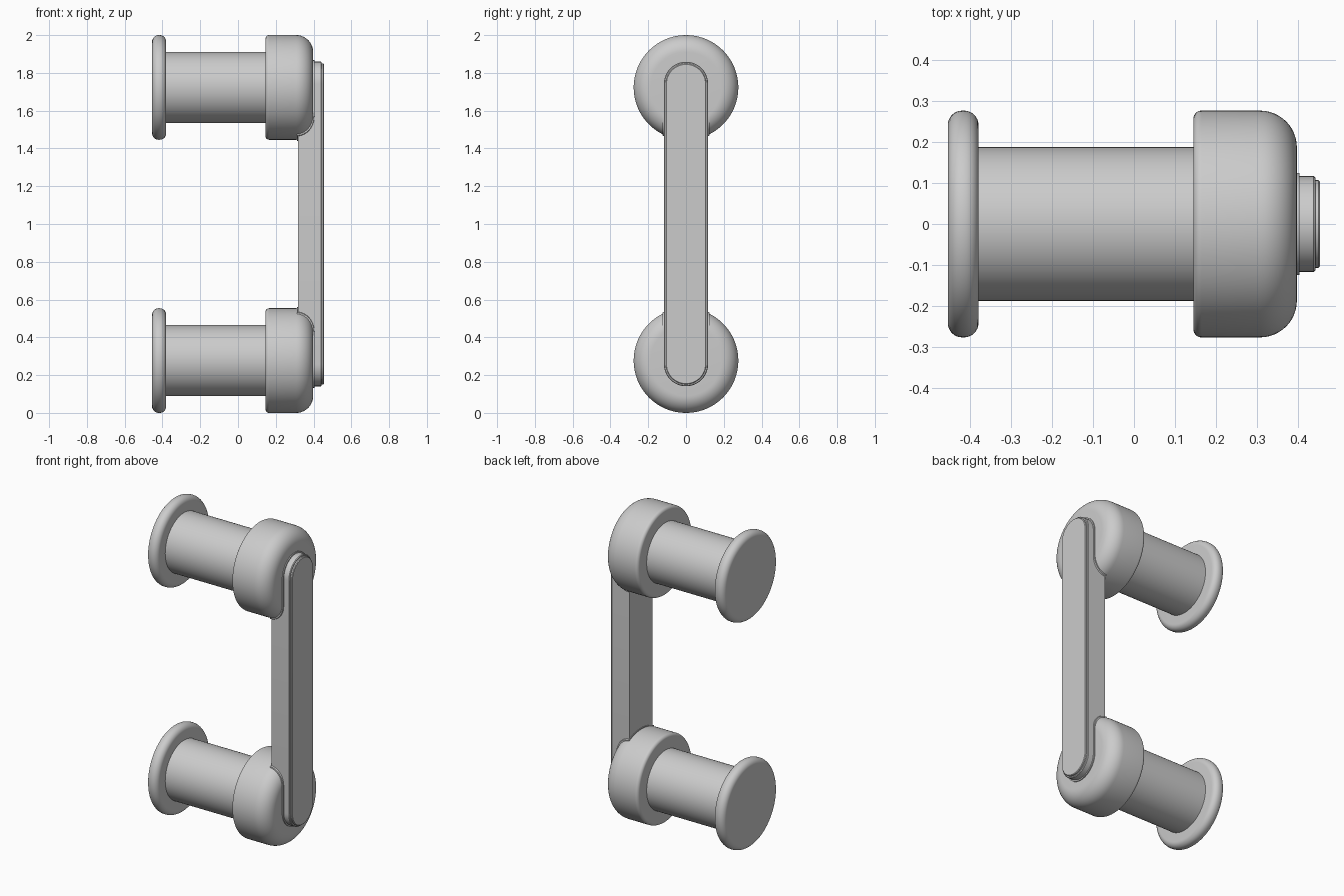
import bpy, bmesh
from math import sin, cos, pi, radians

if "Cube" in bpy.data.objects:
    bpy.data.objects.remove(bpy.data.objects["Cube"])

R = 0.277                 # radius of flange and head
POSTS = {"lower": R, "upper": 2 - R}
BAR_ENDS = (0.258, 1.742) # centres of the bar's round ends


def skin(name, loops):
    """Join equal-length closed loops into a capped solid."""
    bm = bmesh.new()
    rings = [[bm.verts.new(p) for p in loop] for loop in loops]
    n = len(rings[0])
    for a, b in zip(rings, rings[1:]):
        for i in range(n):
            j = (i + 1) % n
            bm.faces.new((a[i], a[j], b[j], b[i]))
    bm.faces.new(rings[0][::-1])
    bm.faces.new(rings[-1])
    bmesh.ops.recalc_face_normals(bm, faces=bm.faces[:])
    mesh = bpy.data.meshes.new(name)
    bm.to_mesh(mesh)
    bm.free()
    obj = bpy.data.objects.new(name, mesh)
    bpy.context.collection.objects.link(obj)
    return obj


def smooth(obj):
    bpy.ops.object.select_all(action='DESELECT')
    obj.select_set(True)
    bpy.context.view_layer.objects.active = obj
    bpy.ops.object.shade_smooth_by_angle(angle=radians(35))


def lathe(name, profile, z, n=96):
    """Revolve (x, radius) points about the x axis at height z."""
    return skin(name, [[(x, r * cos(2 * pi * i / n), z + r * sin(2 * pi * i / n))
                        for i in range(n)] for x, r in profile])


def rounded(x0, x1, r, f0, f1, steps=8):
    """Disc profile with fillet radii f0 and f1 on its two rims."""
    left = [(x0 + f0 - f0 * cos(t), r - f0 + f0 * sin(t))
            for t in (pi / 2 * i / steps for i in range(steps + 1))]
    right = [(x1 - f1 + f1 * sin(t), r - f1 + f1 * cos(t))
             for t in (pi / 2 * i / steps for i in range(steps + 1))]
    return left + right


def stadium(name, profile, n=24):
    """Upright round-ended bar from (x, half width) points."""
    loops = []
    for x, w in profile:
        top = [(x, w * cos(pi * i / n), BAR_ENDS[1] + w * sin(pi * i / n)) for i in range(n + 1)]
        low = [(x, -w * cos(pi * i / n), BAR_ENDS[0] - w * sin(pi * i / n)) for i in range(n + 1)]
        loops.append(top + low)
    return skin(name, loops)


# Posts: wall flange, neck, rounded head and the thin seat around the bar
for side, z in POSTS.items():
    smooth(lathe(side + "_flange", rounded(-0.455, -0.38, R, 0.035, 0.035), z))
    smooth(lathe(side + "_neck", [(-0.4, 0.188), (0.165, 0.188)], z))
    smooth(lathe(side + "_head", rounded(0.145, 0.398, R, 0.02, 0.09, 12), z))

    seat = lathe(side + "_bar_seat", rounded(0.15, 0.404, R + 0.006, 0.02, 0.092, 12), z)
    cutter = stadium("seat_cutter", [(0.313, 0.125), (0.6, 0.125)])
    cutter.hide_render = True
    mod = seat.modifiers.new("trim", 'BOOLEAN')
    mod.operation = 'INTERSECT'
    mod.solver = 'EXACT'
    mod.object = cutter
    bpy.context.view_layer.objects.active = seat
    bpy.ops.object.modifier_apply(modifier=mod.name)
    bpy.data.objects.remove(cutter)
    smooth(seat)

# Grip bar with a shallow stepped front face
smooth(stadium("grip_bar", [(0.317, 0.117), (0.439, 0.117), (0.443, 0.113),
                            (0.443, 0.107), (0.451, 0.107), (0.455, 0.103)]))
